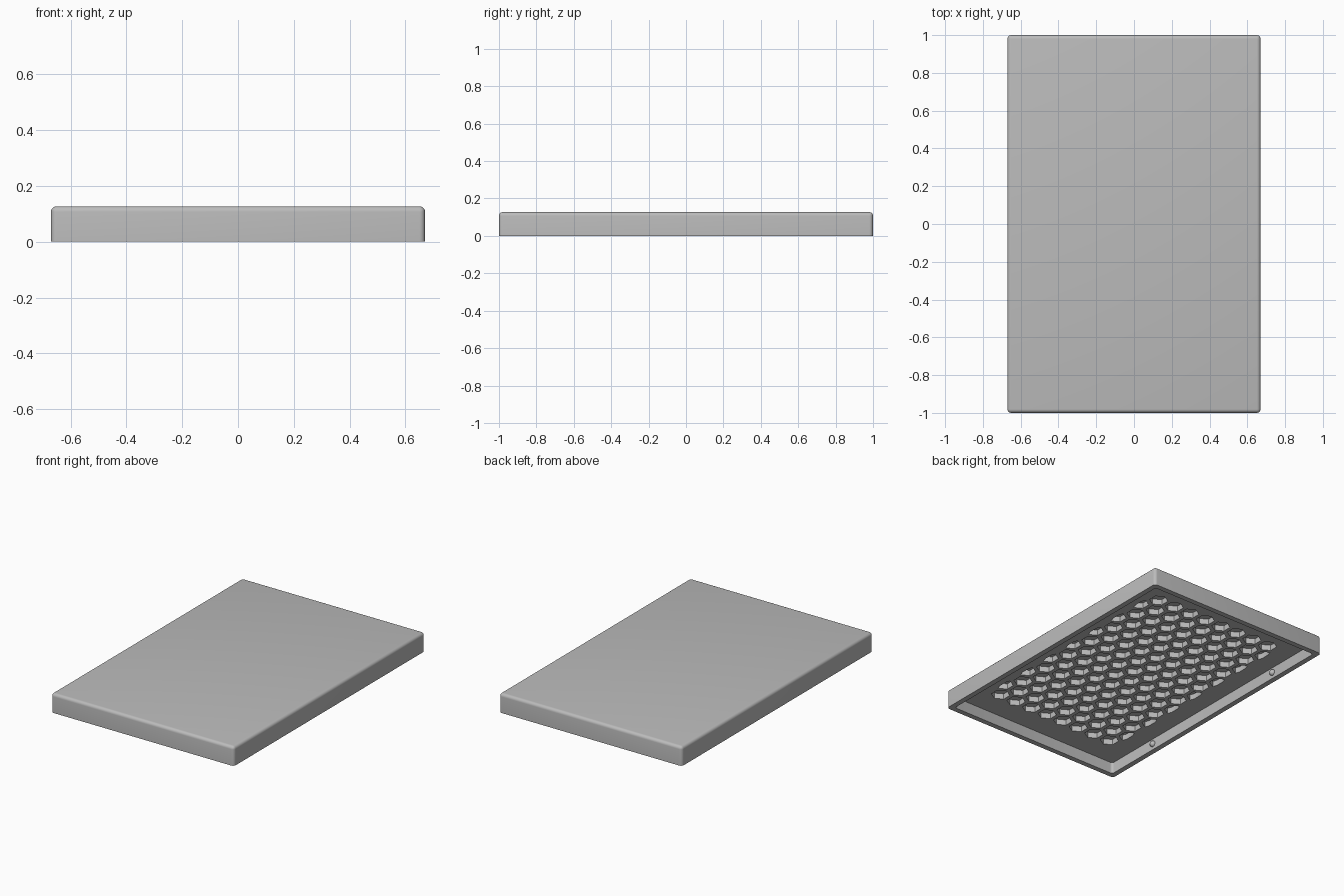
import bpy, bmesh, math

if "Cube" in bpy.data.objects:
    bpy.data.objects.remove(bpy.data.objects["Cube"])

# Overall dimensions
WIDTH, LENGTH, HEIGHT = 1.34, 2.0, 0.127
WALL, CEILING, POCKET_TOP = 0.035, 0.075, 0.112
PITCH, ROW, ROWS = 0.1254, 0.1086, 15
HEX_APOTHEM, GRID_EDGE = 0.05, 0.512

# Material
grey = bpy.data.materials.new("plain_grey")
grey.use_nodes = True
colour = (0.5, 0.5, 0.5, 1)
grey.diffuse_color = colour
grey.node_tree.nodes["Principled BSDF"].inputs["Base Color"].default_value = colour


def finish(name, bm):
    bmesh.ops.recalc_face_normals(bm, faces=bm.faces)
    mesh = bpy.data.meshes.new(name)
    bm.to_mesh(mesh)
    bm.free()
    obj = bpy.data.objects.new(name, mesh)
    mesh.materials.append(grey)
    bpy.context.collection.objects.link(obj)
    return obj


def rounded_block(name, width, length, bottom, top, radius, round_top):
    """Box with rounded upright edges and, if wanted, a rounded top rim."""
    bm = bmesh.new()
    bmesh.ops.create_cube(bm, size=1)
    for v in bm.verts:
        v.co.x *= width
        v.co.y *= length
        v.co.z = top if v.co.z > 0 else bottom
    edges = []
    for e in bm.edges:
        a, b = (v.co for v in e.verts)
        upright = abs(a.z - b.z) > 1e-5
        if upright or (round_top and min(a.z, b.z) > bottom + 1e-5):
            edges.append(e)
    bmesh.ops.bevel(bm, geom=edges, offset=radius, segments=5,
                    profile=0.5, affect='EDGES')
    return finish(name, bm)


def add_hex(bm, cx, cy):
    """Hexagonal prism, trimmed at the side limits of the honeycomb."""
    r = HEX_APOTHEM / math.cos(math.pi / 6)
    ring = []
    for i in range(6):
        a = math.pi / 6 + i * math.pi / 3
        x = max(-GRID_EDGE, min(GRID_EDGE, cx + r * math.cos(a)))
        ring.append(bm.verts.new((x, cy + r * math.sin(a), CEILING - 0.02)))
    face = bm.faces.new(ring)
    up = bmesh.ops.extrude_face_region(bm, geom=[face])["geom"]
    for v in up:
        if isinstance(v, bmesh.types.BMVert):
            v.co.z = POCKET_TOP


def cut(target, cutter):
    mod = target.modifiers.new("cut", 'BOOLEAN')
    mod.operation = 'DIFFERENCE'
    mod.solver = 'EXACT'
    mod.object = cutter
    bpy.context.view_layer.objects.active = target
    bpy.ops.object.modifier_apply(modifier=mod.name)
    bpy.data.objects.remove(cutter)


# Cover shell with a hollow underside
cover = rounded_block("cover_shell", WIDTH, LENGTH, 0, HEIGHT, 0.02, True)
cavity = rounded_block("cavity_cutter", WIDTH - 2 * WALL, LENGTH - 2 * WALL,
                       -0.05, CEILING, 0.018, False)
cut(cover, cavity)

# Honeycomb pockets in staggered rows
bm = bmesh.new()
for row in range(ROWS):
    count = 8 + row % 2
    for col in range(count):
        add_hex(bm, (col - (count - 1) / 2) * PITCH,
                (row - (ROWS - 1) / 2) * ROW)
cut(cover, finish("honeycomb_cutter", bm))

# Snap bumps on the inside of the long walls
bumps = []
for side, sx in (("left", 1), ("right", -1)):
    for end, sy in (("front", -1), ("back", 1)):
        bm = bmesh.new()
        bmesh.ops.create_uvsphere(bm, u_segments=20, v_segments=12, radius=0.02)
        bump = finish(f"{side}_{end}_snap_bump", bm)
        bump.location = (sx * (WIDTH / 2 - WALL), sy * 0.575, 0.04)
        bumps.append(bump)

# Smooth the rounded edges, keep the rest crisp
bpy.ops.object.select_all(action='DESELECT')
for obj in [cover] + bumps:
    obj.select_set(True)
bpy.context.view_layer.objects.active = cover
bpy.ops.object.shade_smooth_by_angle(angle=math.radians(35))
